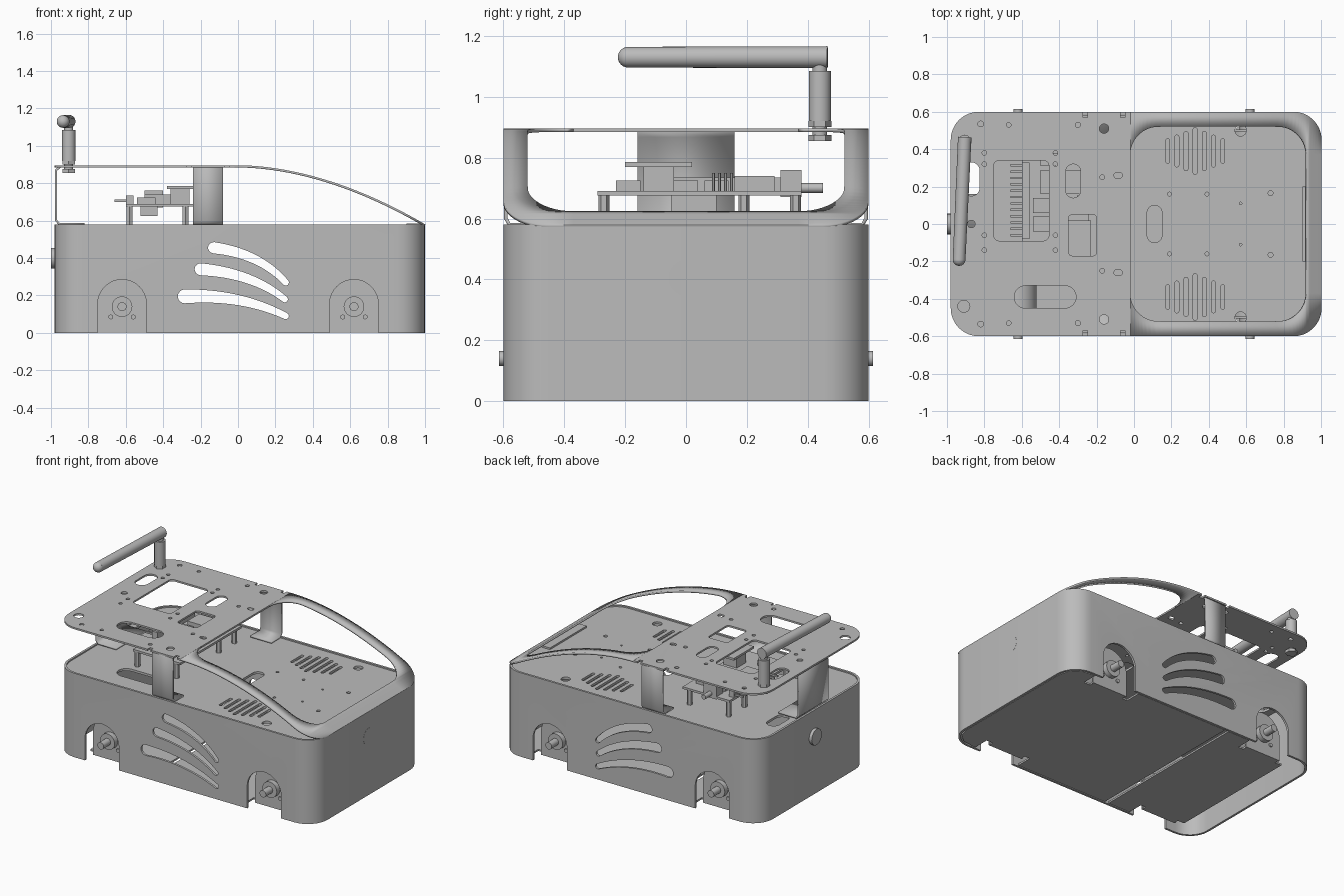
import bpy, bmesh
from math import sin, cos, pi, sqrt
from mathutils import Vector, Matrix

if "Cube" in bpy.data.objects:
    bpy.data.objects.remove(bpy.data.objects["Cube"])

grey = bpy.data.materials.new("plain_grey")
grey.use_nodes = True
grey.diffuse_color = (0.5, 0.5, 0.5, 1)
grey.node_tree.nodes["Principled BSDF"].inputs["Base Color"].default_value = (0.5, 0.5, 0.5, 1)


def finish(name, bm, thickness=0):
    """Turn a bmesh into a shaded, coloured object."""
    bmesh.ops.remove_doubles(bm, verts=bm.verts, dist=1e-5)
    bmesh.ops.recalc_face_normals(bm, faces=bm.faces)
    mesh = bpy.data.meshes.new(name)
    bm.to_mesh(mesh)
    bm.free()
    mesh.materials.append(grey)
    ob = bpy.data.objects.new(name, mesh)
    bpy.context.collection.objects.link(ob)
    if thickness:
        mod = ob.modifiers.new("thickness", "SOLIDIFY")
        mod.thickness, mod.offset = thickness, 0
    smooth(ob)
    return ob


def smooth(ob):
    bpy.ops.object.select_all(action="DESELECT")
    ob.select_set(True)
    bpy.context.view_layer.objects.active = ob
    bpy.ops.object.shade_smooth_by_angle(angle=0.6)


def rrect(x0, x1, y0, y1, r):
    """Outline of a rounded rectangle."""
    loop = []
    corners = ((x1 - r, y1 - r), (x0 + r, y1 - r), (x0 + r, y0 + r), (x1 - r, y0 + r))
    for k, (cx, cy) in enumerate(corners):
        for i in range(9):
            a = (k + i / 8) * pi / 2
            loop.append((cx + r * cos(a), cy + r * sin(a)))
    return loop


def slot(x, y, w, h=None, r=None):
    """Centred hole: a circle, a stadium, or a rounded rectangle."""
    h = h or w
    return rrect(x - w / 2, x + w / 2, y - h / 2, y + h / 2, r or min(w, h) / 2 - 1e-4)


def sheet(name, loops, z0, z1, matrix=Matrix()):
    """Flat plate cut from an outline and holes."""
    cu = bpy.data.curves.new(name, "CURVE")
    cu.dimensions, cu.fill_mode, cu.extrude = "2D", "BOTH", (z1 - z0) / 2
    for loop in loops:
        sp = cu.splines.new("POLY")
        sp.points.add(len(loop) - 1)
        for p, (x, y) in zip(sp.points, loop):
            p.co = (x, y, 0, 1)
        sp.use_cyclic_u = True
    tmp = bpy.data.objects.new(name + "_outline", cu)
    bpy.context.collection.objects.link(tmp)
    bpy.context.view_layer.update()
    bm = bmesh.new()
    bm.from_mesh(tmp.evaluated_get(bpy.context.evaluated_depsgraph_get()).to_mesh())
    bpy.data.objects.remove(tmp)
    bm.transform(matrix @ Matrix.Translation((0, 0, (z0 + z1) / 2)))
    return finish(name, bm)


def box(name, x0, x1, y0, y1, z0, z1):
    bm = bmesh.new()
    bmesh.ops.create_cube(bm, size=1)
    for v in bm.verts:
        v.co = [a + (b - a) * (c + 0.5) for a, b, c in zip((x0, y0, z0), (x1, y1, z1), v.co)]
    return finish(name, bm)


def rod(name, a, b, r, r2=None, sides=24):
    a, b = Vector(a), Vector(b)
    turn = (b - a).to_track_quat("Z", "Y").to_matrix().to_4x4()
    bm = bmesh.new()
    bmesh.ops.create_cone(bm, cap_ends=True, segments=sides, radius1=r, radius2=r2 or r,
                          depth=(b - a).length, matrix=Matrix.Translation((a + b) / 2) @ turn)
    return finish(name, bm)


def ball(name, centre, r):
    bm = bmesh.new()
    bmesh.ops.create_uvsphere(bm, u_segments=24, v_segments=12, radius=r,
                              matrix=Matrix.Translation(centre))
    return finish(name, bm)


def strip(name, path, place, half):
    """Bent sheet metal strip following a path."""
    bm = bmesh.new()
    rows = [[bm.verts.new(place(u, t, z)) for t in (-half, half)] for u, z in path]
    for p, q in zip(rows, rows[1:]):
        bm.faces.new((p[0], p[1], q[1], q[0]))
    return finish(name, bm, 0.012)


def slash(p0, p1, p2, r0, r1):
    """Curved, tapering vent outline."""
    p0, p1, p2 = map(Vector, (p0, p1, p2))
    left, right = [], []
    for i in range(17):
        t = i / 16
        c = p0 * (1 - t) ** 2 + p1 * 2 * t * (1 - t) + p2 * t * t
        d = ((p1 - p0) * (1 - t) + (p2 - p1) * t).normalized()
        n = Vector((-d.y, d.x)) * (r0 + (r1 - r0) * t)
        if i == 0:
            start = [c + n * cos(a) - d * r0 * sin(a) for a in (k * pi / 8 for k in range(7, 0, -1))]
        left.append(c + n)
        right.append(c - n)
    end = [c + n * cos(a) + d * r1 * sin(a) for a in (k * pi / 8 for k in range(1, 8))]
    return [tuple(p) for p in left + end + right[::-1] + start]


# Outer wall with vents and wheel arches
wall = sheet("body_wall", [rrect(-.98, 1, -.6, .6, .15), rrect(-.965, .985, -.585, .585, .135)], 0, .58)
cuts = [slash((-.13, .455), (.117, .424), (.255, .27), .03, .017),
        slash((-.2, .34), (.075, .32), (.25, .18), .032, .017),
        slash((-.285, .195), (.015, .208), (.255, .09), .037, .017)]
for x in (-.62, .62):
    arch = [(x + .13 * cos(k * pi / 16), .155 + .13 * sin(k * pi / 16)) for k in range(17)]
    cuts.append(arch + [(x - .13, -.1), (x + .13, -.1)])
cutter = sheet("vent_cutter", cuts, -.8, .8, Matrix.Rotation(pi / 2, 4, "X"))
mod = wall.modifiers.new("cut", "BOOLEAN")
mod.operation, mod.solver, mod.object = "DIFFERENCE", "EXACT", cutter
bpy.context.view_layer.objects.active = wall
bpy.ops.object.modifier_apply(modifier="cut")
bpy.data.objects.remove(cutter)
smooth(wall)


# Floor plates, notched around the wheel brackets
def both(half):
    return half + [(x, -y) for x, y in reversed(half)]


sheet("front_floor", [both([(-.25, .58), (.45, .58), (.45, .47), (.8, .47), (.8, .58),
                            (.9, .57), (.96, .52), (.98, .44)])], .002, .014)
sheet("rear_floor", [both([(-.8, .47), (-.45, .47), (-.45, .58), (-.28, .58)])], .002, .014)

# Inner deck with speaker slots
holes = [slot(.11, 0, .08, .2), slot(-.475, -.39, .33, .12), slot(-.87, .24, .09, .18)]
for s in (-1, 1):
    holes += [slot(.18 + .049 * k, s * .39, .022, .25 - .04 * abs(k - 3)) for k in range(7)]
    holes += [slot(.57, s * .5, .06), slot(.57, s * .11, .014), slot(.73, s * .165, .026)]
    holes += [slot(x, s * .16, .02) for x in (.19, .39)]
sheet("deck", [rrect(-.964, .984, -.584, .584, .134)] + holes, .556, .572)

# Flat part of the top cover
edge = [(-.98 + .15 * (1 - cos(k * pi / 16)), .45 + .15 * sin(k * pi / 16)) for k in range(9)]
for x in (-.26, -.06):
    edge += [(x - .012, .6), (x - .012, .57), (x + .012, .57), (x + .012, .6)]
edge.append((-.02, .6))
holes = [rrect(-.75, -.455, -.09, .34, .03), rrect(-.35, -.2, -.17, .05, .02),
         slot(-.325, .23, .08, .18), slot(-.475, -.39, .33, .12), slot(-.87, .24, .09, .18),
         slot(-.91, -.44, .064), slot(-.87, 0, .04)]
for s in (-1, 1):
    holes += [slot(-.16, s * .51, .05), slot(-.085, s * .26, .045, .03), slot(-.17, s * .25, .026),
              slot(-.82, s * .535, .03), slot(-.3, s * .53, .028), slot(-.67, s * .53, .024)]
for x in (-.8, -.42):
    holes += [slot(x, y, .024) for y in (.38, .32, -.06, -.14)]
sheet("top_cover", [both(edge)] + holes, .884, .896)


# Arched frame sweeping down to the nose
def half_width(x, x0, x1, h, r):
    d = min(x - x0, x1 - x)
    return h if d >= r else h - r + sqrt(max(0, r * r - (r - d) ** 2))


def point(x, y):
    return (x, y, .89 - .305 * max(0, x / .98) ** 1.85)


bm = bmesh.new()
inner = [-.02 + .47 * (1 - cos(k * pi / 40)) for k in range(41)]
outer = [.92 + .08 * sin(k * pi / 16) for k in range(9)]
for s in (-1, 1):
    rows = []
    for x in inner:
        rows.append((x, (half_width(x, -.02, .92, .52, .15), half_width(x, -2, 1, .6, .15))))
    tail = [(x, (0, .37, half_width(x, -2, 1, .6, .15))) for x in outer]
    for group in (rows, tail):
        for (xa, ya), (xb, yb) in zip(group, group[1:]):
            for j in range(len(ya) - 1):
                quad = ((xa, ya[j]), (xa, ya[j + 1]), (xb, yb[j + 1]), (xb, yb[j]))
                bm.faces.new([bm.verts.new(point(x, s * y)) for x, y in quad])
finish("arched_frame", bm, .012)
box("nose_tab", .9, .98, -.2, .2, .572, .584)

# Bent support legs
for s, side in ((1, "left"), (-1, "right")):
    strip(side + "_leg", [(.58, .89), (.592, .875), (.592, .6), (.58, .58), (.48, .58)],
          lambda u, t, z: (-.16 + t, s * u, z), .08)
strip("rear_leg", [(-.95, .89), (-.972, .87), (-.972, .6), (-.955, .582), (-.82, .582)],
      lambda u, t, z: (u, t, z), .16)

# Wheel motors, brackets and shafts
for x in (-.62, .62):
    for s in (-1, 1):
        plate = [(x + .135 * cos(k * pi / 16), .16 + .135 * sin(k * pi / 16)) for k in range(17)]
        sheet("motor_bracket", [plate + [(x - .135, .002), (x + .135, .002)]],
              -s * .5 - .006, -s * .5 + .006, Matrix.Rotation(pi / 2, 4, "X"))
        box("bracket_foot", x - .13, x + .13, s * .38, s * .5, .002, .016)
        rod("motor", (x, s * .2, .14), (x, s * .495, .14), .1)
        rod("motor_boss", (x, s * .49, .14), (x, s * .54, .14), .055)
        rod("motor_shaft", (x, s * .5, .14), (x, s * .615, .14), .024)
        for d in (-.06, .06):
            rod("bracket_screw", (x + d, s * .5, .085), (x + d, s * .515, .085), .013, sides=12)

# Rear jack and nose plug
rod("rear_jack", (-1, 0, .4), (-.95, 0, .4), .055)
rod("jack_pin", (-1, 0, .4), (-.9, 0, .4), .025)
rod("nose_plug", (.98, 0, .405), (1.001, 0, .405), .058, sides=40)

# Circuit board with its components
box("circuit_board", -.6, -.24, -.29, .38, .675, .69)
box("small_board", -.38, -.23, -.2, .02, .77, .785)
box("board_block", -.36, -.26, -.14, -.04, .69, .77)
for x in (-.58, -.28):
    for y in (-.27, .19, .36):
        rod("standoff", (x, y, .57), (x, y, .68), .018, sides=6)
box("pin_header", -.6, -.56, -.08, .33, .69, .735)
for k in range(12):
    y = -.06 + .034 * k
    box("header_pin", -.66, -.6, y - .006, y + .006, .7, .712)
for y in (-.19, .0, .1):
    box("board_port", -.54, -.44, y - .04, y + .04, .69, .725)
box("processor", -.5, -.28, .16, .29, .69, .74)
box("power_connector", -.5, -.4, .31, .38, .67, .76)
rod("power_plug", (-.45, .37, .7), (-.45, .45, .7), .016)
box("lower_chip", -.52, -.43, -.05, .1, .625, .675)
for k in range(4):
    rod("upright_pin", (-.3, .09 + .02 * k, .69), (-.3, .09 + .02 * k, .75), .005, sides=6)

# Antenna
x, y = -.905, .44
rod("antenna_thread", (x, y, .855), (x, y, .93), .024)
for z in (.855, .9):
    rod("antenna_nut", (x, y, z), (x, y, z + .02), .038, sides=6)
rod("antenna_sleeve", (x, y, .92), (x, y, 1.085), .036)
rod("antenna_neck", (x, y, 1.08), (x, y, 1.13), .024)
rod("antenna_arm", (x, .465, 1.13), (-.935, -.19, 1.13), .036, .034)
ball("antenna_tip", (-.935, -.19, 1.13), .034)
